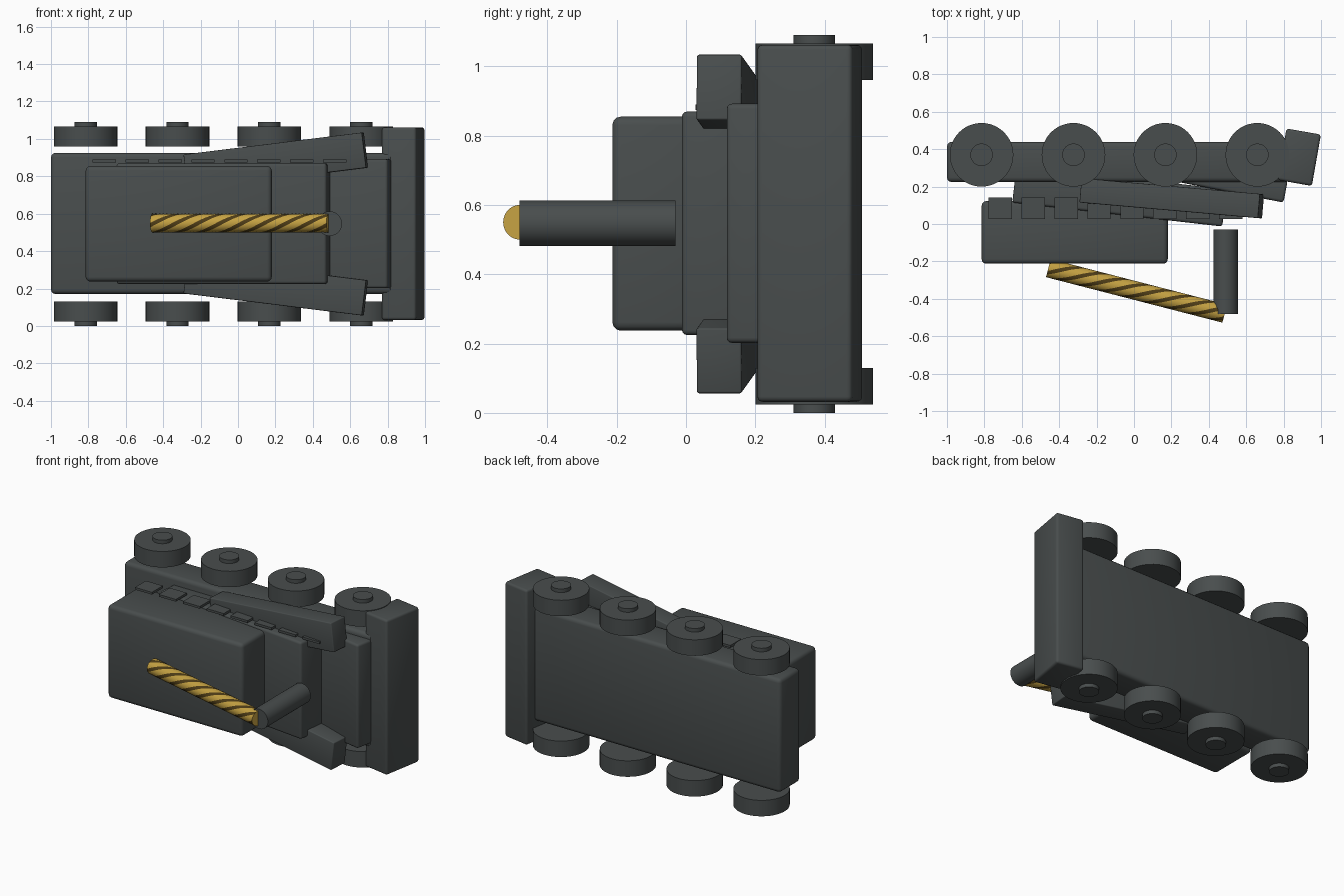
import bpy, bmesh, math
from mathutils import Matrix, Vector

if "Cube" in bpy.data.objects:
    bpy.data.objects.remove(bpy.data.objects["Cube"])

MID = 0.545  # mirror height: the vehicle lies on its side


def material(name, rgb):
    m = bpy.data.materials.new(name)
    m.diffuse_color = (*rgb, 1)
    m.use_nodes = True
    m.node_tree.nodes["Principled BSDF"].inputs["Base Color"].default_value = m.diffuse_color
    return m


GREY = material("dark grey", (0.066, 0.075, 0.075))
GOLD = material("gold", (0.56, 0.36, 0.055))
BROWN = material("dark brown", (0.075, 0.045, 0.008))


def finish(name, bm, mats, smooth=True):
    bmesh.ops.recalc_face_normals(bm, faces=bm.faces)
    mesh = bpy.data.meshes.new(name)
    bm.to_mesh(mesh)
    bm.free()
    ob = bpy.data.objects.new(name, mesh)
    bpy.context.collection.objects.link(ob)
    for m in mats:
        mesh.materials.append(m)
    if smooth:
        bpy.ops.object.select_all(action='DESELECT')
        ob.select_set(True)
        bpy.context.view_layer.objects.active = ob
        bpy.ops.object.shade_smooth_by_angle(angle=math.radians(35))
    return ob


def box(name, centre, size, yaw=0, pitch=0, bevel=0.0):
    bm = bmesh.new()
    bmesh.ops.create_cube(bm, size=1)
    bmesh.ops.scale(bm, vec=size, verts=bm.verts)
    if bevel:
        bmesh.ops.bevel(bm, geom=bm.edges[:], offset=bevel, segments=3,
                        profile=0.5, affect='EDGES')
    rot = (Matrix.Rotation(math.radians(yaw), 4, 'Z')
           @ Matrix.Rotation(math.radians(pitch), 4, 'Y'))
    bmesh.ops.transform(bm, matrix=Matrix.Translation(centre) @ rot, verts=bm.verts)
    return finish(name, bm, [GREY])


def cylinder(name, centre, radius, depth, axis='Z', segments=48):
    bm = bmesh.new()
    bmesh.ops.create_cone(bm, cap_ends=True, segments=segments, radius1=radius,
                          radius2=radius, depth=depth)
    rot = Matrix.Rotation(math.pi / 2, 4, 'X') if axis == 'Y' else Matrix()
    bmesh.ops.transform(bm, matrix=Matrix.Translation(centre) @ rot, verts=bm.verts)
    return finish(name, bm, [GREY])


def striped_rod(name, start, end, radius, stripes=5, turns=1.6, sides=40, rings=48):
    """Rod whose side faces twist along its length; colour goes by side index."""
    start, end = Vector(start), Vector(end)
    along = (end - start).normalized()
    up = Vector((0, 0, 1))
    front = along.cross(up)          # points towards -y
    bm = bmesh.new()
    loops = []
    for r in range(rings + 1):
        t = r / rings
        c = start.lerp(end, t)
        loops.append([])
        for s in range(sides):
            a = 2 * math.pi * (s / sides + turns * t)
            loops[-1].append(bm.verts.new(
                c + radius * (math.cos(a) * front + math.sin(a) * up)))
    per = sides // stripes
    for lo, hi in zip(loops, loops[1:]):
        for s in range(sides):
            n = (s + 1) % sides
            f = bm.faces.new((lo[s], lo[n], hi[n], hi[s]))
            f.material_index = 0 if s % per < per * 0.58 else 1
    for loop in (loops[0], loops[-1]):
        bm.faces.new(loop)
    return finish(name, bm, [GOLD, BROWN])


# Hull, sloping front slab and tilted blade
box("hull", (-0.085, 0.332, 0.548), (1.83, 0.215, 0.755), bevel=0.025)
box("front_slab", (0.516, 0.231, 0.547), (0.6, 0.12, 0.69), yaw=-11, bevel=0.015)
box("front_blade", (0.883, 0.357, 0.547), (0.187, 0.279, 1.03), yaw=-10, bevel=0.015)

# Tilted upper deck and the block on it
box("upper_deck", (-0.078, 0.15, 0.547), (1.13, 0.2, 0.645), yaw=-6.5, bevel=0.015)
box("rear_block", (-0.317, -0.045, 0.546), (0.995, 0.335, 0.618), bevel=0.025)

# Flared side armour, mirrored
for side, s in (("upper", 1), ("lower", -1)):
    box(f"{side}_side_armour", (0.202, 0.137, MID + s * 0.336), (0.965, 0.13, 0.19),
        yaw=-5, pitch=-7 * s, bevel=0.006)

# Row of thin plates on one side
for i in range(8):
    box(f"side_plate_{i + 1}", (-0.715 + i * 0.176, 0.085, 0.882), (0.125, 0.115, 0.015))

# Wheels and hubs, mirrored
for side, s in (("upper", 1), ("lower", -1)):
    for i in range(4):
        x = -0.815 + i * 0.4915
        cylinder(f"{side}_wheel_{i + 1}", (x, 0.37, MID + s * 0.468), 0.17, 0.106)
        cylinder(f"{side}_hub_{i + 1}", (x, 0.37, MID + s * 0.525), 0.06, 0.04)

# Post and the twisted striped rod
cylinder("post", (0.49, -0.255, 0.547), 0.066, 0.45, axis='Y')
striped_rod("striped_rod", (-0.458, -0.236, 0.55), (0.485, -0.479, 0.55), 0.05)
